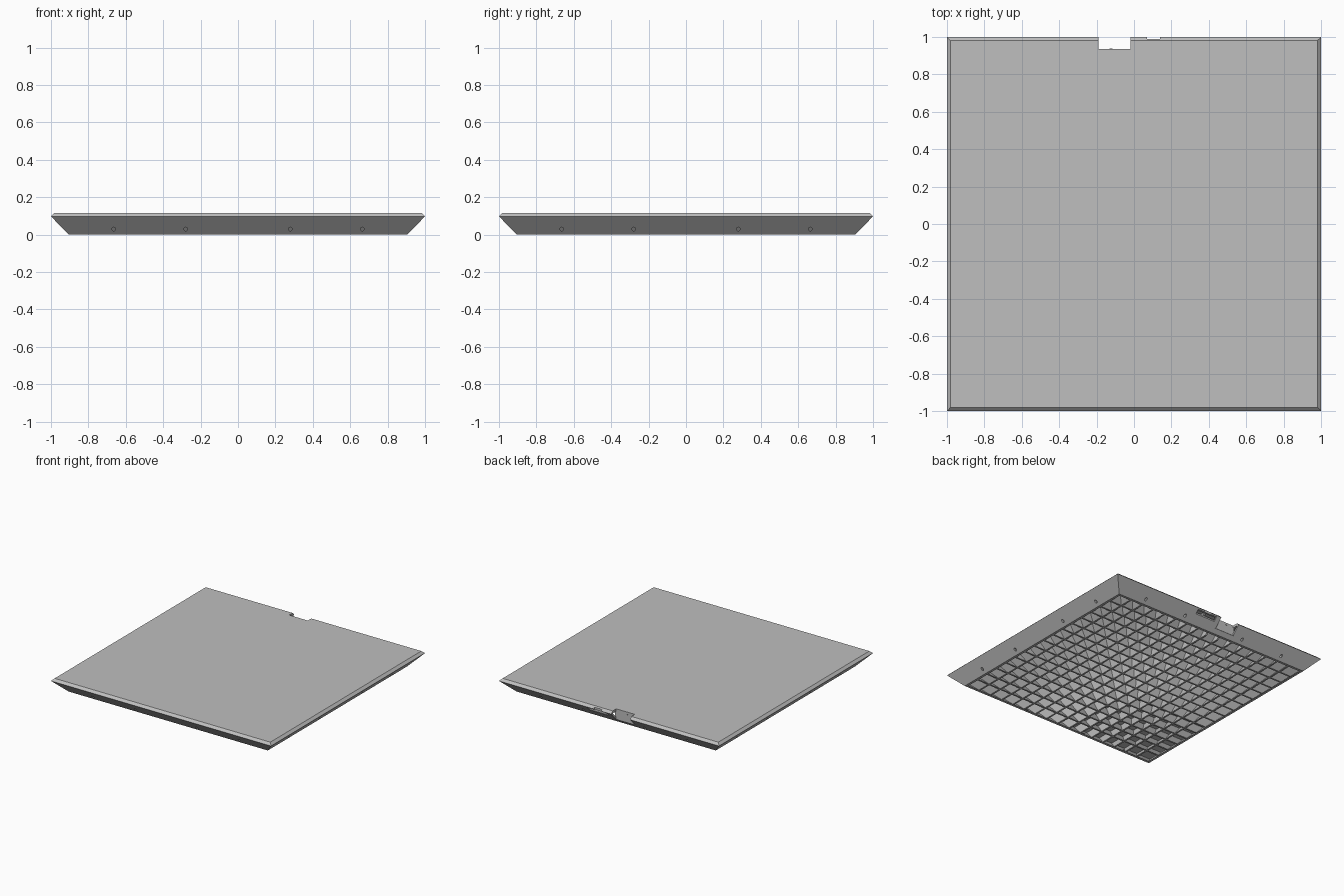
import bpy, bmesh
from mathutils import Matrix, Vector

if "Cube" in bpy.data.objects:
    bpy.data.objects.remove(bpy.data.objects["Cube"])

grey = bpy.data.materials.new("light grey")
grey.use_nodes = True
colour = (0.52, 0.52, 0.52, 1)
grey.diffuse_color = colour
grey.node_tree.nodes["Principled BSDF"].inputs["Base Color"].default_value = colour

BASE, CEILING, WIDEST, TOP = 0.905, 0.097, 0.098, 0.117
WALL, CELLS, RIB = 0.02, 16, 0.014
FLARE = (BASE + CEILING - WALL) / (BASE - WALL)


def make(name, bm):
    bmesh.ops.recalc_face_normals(bm, faces=bm.faces)
    mesh = bpy.data.meshes.new(name)
    bm.to_mesh(mesh)
    bm.free()
    mesh.materials.append(grey)
    obj = bpy.data.objects.new(name, mesh)
    bpy.context.collection.objects.link(obj)
    return obj


def add_box(bm, x0, x1, y0, y1, z0, z1, flare=1):
    """Box whose top is scaled about the centre axis by flare."""
    verts = bmesh.ops.create_cube(bm, size=1)["verts"]
    for v in verts:
        top = v.co.z > 0
        s = flare if top else 1
        v.co = Vector(((x1 if v.co.x > 0 else x0) * s,
                       (y1 if v.co.y > 0 else y0) * s, z1 if top else z0))


# Hollow flared tile: outer profile continues round the rim into the cavity
bm = bmesh.new()
profile = [(0.98, TOP), (1.0, WIDEST), (BASE, 0),
           (BASE - WALL, 0), (BASE + CEILING - WALL, CEILING)]
rings = [[bm.verts.new((sx * r, sy * r, z)) for sx, sy in
          ((-1, -1), (1, -1), (1, 1), (-1, 1))] for r, z in profile]
for a, b in zip(rings, rings[1:]):
    for i in range(4):
        j = (i + 1) % 4
        bm.faces.new((a[i], a[j], b[j], b[i]))
bm.faces.new(rings[0])
bm.faces.new(rings[-1])
tile = make("tile_shell", bm)

# Cutters: pin holes in all four walls, and the rear openings
bm = bmesh.new()
for turn in range(4):
    spin = Matrix.Rotation(turn * 1.5707963, 4, "Z")
    for x in (-0.665, -0.28, 0.28, 0.665):
        place = spin @ Matrix.Translation((x, -0.93, 0.03)) @ Matrix.Rotation(1.5707963, 4, "X")
        bmesh.ops.create_cone(bm, cap_ends=True, segments=12, radius1=0.01,
                              radius2=0.01, depth=0.12, matrix=place)
add_box(bm, -0.19, -0.02, 0.935, 1.1, -0.1, 0.2)
add_box(bm, 0.07, 0.14, 0.989, 1.1, -0.1, 0.2)
add_box(bm, 0.02, 0.2, 0.962, 1.1, 0.062, 0.09)
cutter = make("opening_cutter", bm)
cutter.hide_render = True
cutter.hide_viewport = True
cutter.display_type = "WIRE"
cut = tile.modifiers.new("openings", "BOOLEAN")
cut.operation = "DIFFERENCE"
cut.solver = "EXACT"
cut.use_self = True
cut.object = cutter

# Stiffening grid, fanning outward with the walls
bm = bmesh.new()
inner = BASE - WALL
pitch = 2 * inner / CELLS
for k in range(1, CELLS):
    p = -inner + k * pitch
    end = 0.845 if -0.22 < p < 0.02 else inner
    add_box(bm, p - RIB / 2, p + RIB / 2, -inner, end, 0.002, CEILING, FLARE)
    add_box(bm, -inner, inner, p - RIB / 2, p + RIB / 2, 0.002, CEILING, FLARE)
make("underside_ribs", bm)

# Panel closing the inner side of the rear notch
bm = bmesh.new()
add_box(bm, -0.2, -0.01, 0.922, 0.935, 0.03, CEILING)
make("notch_back", bm)
